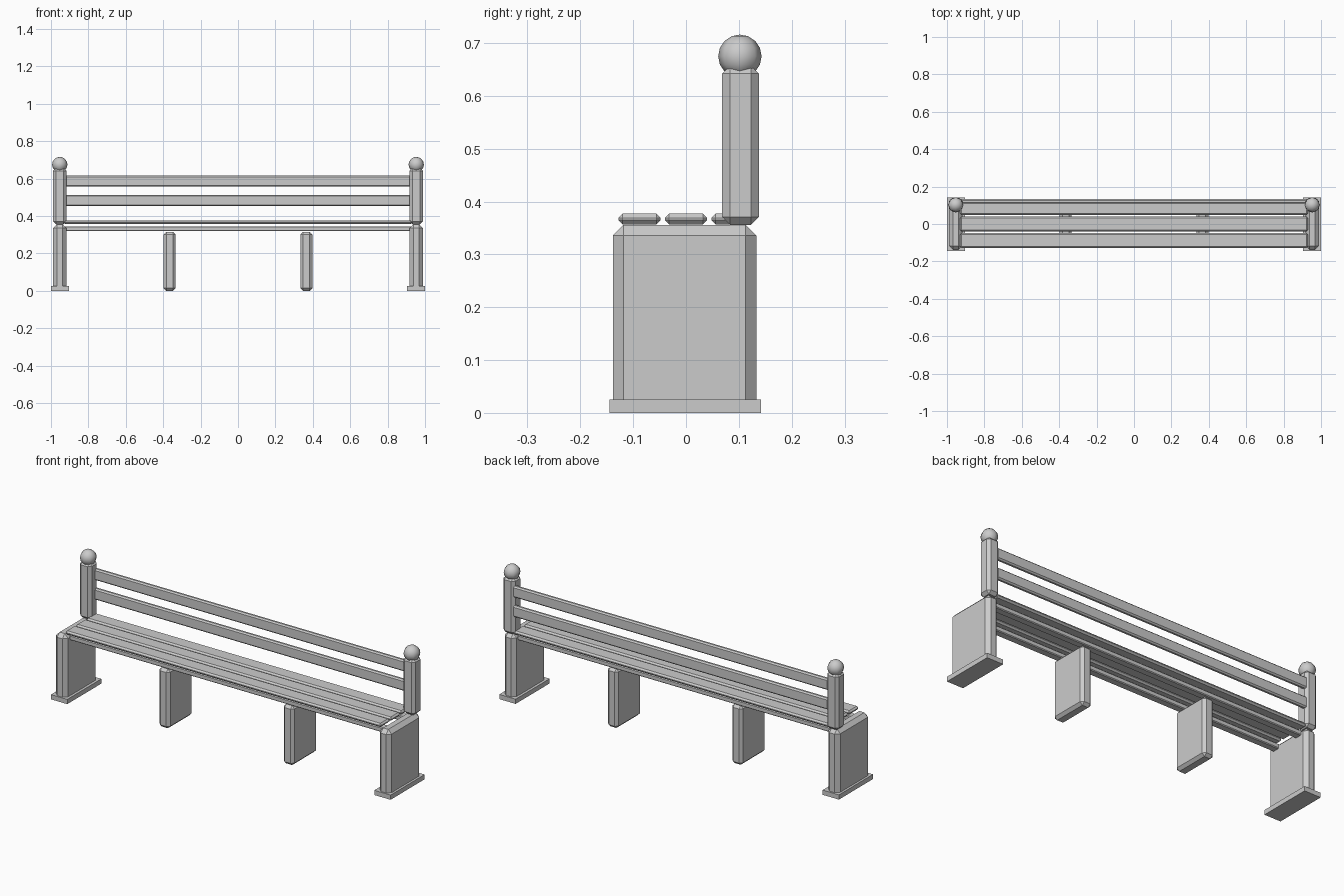
import bpy, bmesh
from mathutils import Vector

if "Cube" in bpy.data.objects:
    bpy.data.objects.remove(bpy.data.objects["Cube"])

grey = bpy.data.materials.new("plain grey")
grey.diffuse_color = (0.6, 0.6, 0.6, 1)
grey.use_nodes = True
grey.node_tree.nodes["Principled BSDF"].inputs["Base Color"].default_value = grey.diffuse_color


def add_object(name, bm):
    mesh = bpy.data.meshes.new(name)
    bm.to_mesh(mesh)
    bm.free()
    mesh.materials.append(grey)
    obj = bpy.data.objects.new(name, mesh)
    bpy.context.collection.objects.link(obj)
    return obj


def block(name, x, y, z, chamfer=0.0):
    """Box between (min, max) ranges with flat chamfered edges."""
    lo, hi = zip(x, y, z)
    lo, hi = Vector(lo), Vector(hi)
    bm = bmesh.new()
    bmesh.ops.create_cube(bm, size=1)
    for v in bm.verts:
        v.co = (lo + hi) / 2 + v.co * (hi - lo)
    if chamfer:
        bmesh.ops.bevel(bm, geom=bm.edges[:], offset=chamfer, segments=1,
                        affect='EDGES', profile=0.5)
    return add_object(name, bm)


def span(centre, width):
    return (centre - width / 2, centre + width / 2)


# End supports, posts and ball finials; middle legs
for side, s in (("left", -1), ("right", 1)):
    cx = 0.953 * s
    block(side + "_foot", span(0.952 * s, 0.096), (-0.145, 0.142), (0, 0.025))
    block(side + "_end_leg", span(cx, 0.07), (-0.138, 0.133), (0.005, 0.356), 0.02)
    block(side + "_post", span(cx, 0.07), (0.068, 0.138), (0.356, 0.657), 0.015)

    bm = bmesh.new()
    bmesh.ops.create_uvsphere(bm, u_segments=8, v_segments=8, radius=0.041)
    bmesh.ops.translate(bm, verts=bm.verts[:], vec=(cx, 0.102, 0.675))
    for f in bm.faces:
        f.smooth = True
    add_object(side + "_finial", bm)

    block(side + "_middle_leg", span(0.366 * s, 0.063), (-0.106, 0.102), (0, 0.316), 0.014)

# Seat slats
for i, y in enumerate((-0.088, 0.0, 0.088)):
    block(f"seat_slat_{i + 1}", (-0.93, 0.93), span(y, 0.08), (0.357, 0.377), 0.008)

# Rails under the seat
for i, y in enumerate((-0.08, 0.08)):
    block(f"seat_rail_{i + 1}", (-0.93, 0.93), span(y, 0.04), (0.319, 0.345), 0.004)

# Backrest slats
for i, z in enumerate((0.483, 0.587)):
    block(f"back_slat_{i + 1}", (-0.93, 0.93), (0.109, 0.133), span(z, 0.06), 0.007)
